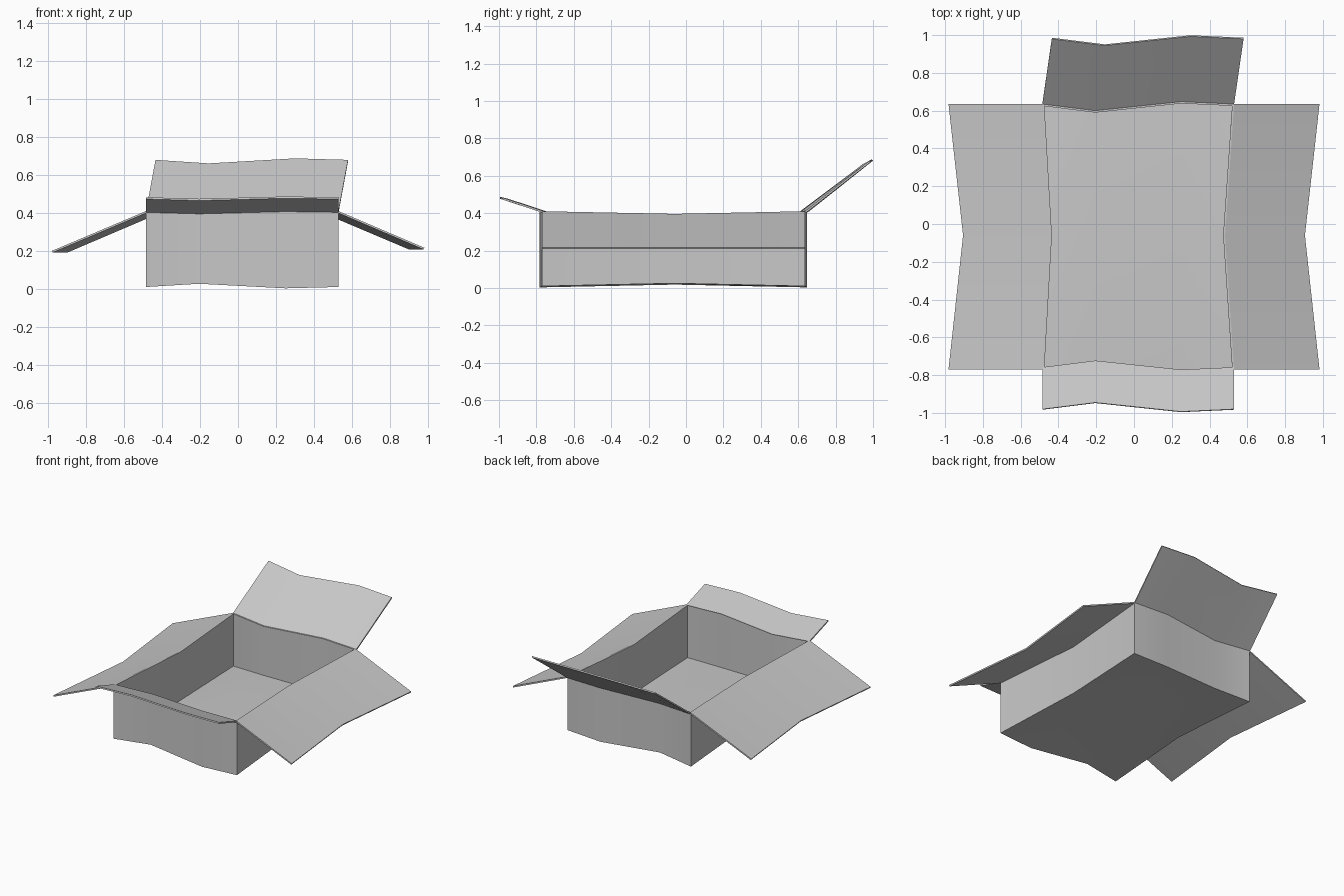
import bpy
import bmesh
import math
from mathutils import Vector

cube = bpy.data.objects.get("Cube")
if cube:
    bpy.data.objects.remove(cube, do_unlink=True)

THICK = 0.01
cardboard = bpy.data.materials.new("grey cardboard")
cardboard.use_nodes = True
GREY = (0.58, 0.58, 0.58, 1)
cardboard.diffuse_color = GREY
cardboard.node_tree.nodes["Principled BSDF"].inputs["Base Color"].default_value = GREY


def make_object(name, bm, offset):
    """Turn a sheet into a thin, smooth shaded cardboard part."""
    mesh = bpy.data.meshes.new(name)
    bm.to_mesh(mesh)
    bm.free()
    mesh.materials.append(cardboard)
    obj = bpy.data.objects.new(name, mesh)
    bpy.context.collection.objects.link(obj)
    solid = obj.modifiers.new("thickness", "SOLIDIFY")
    solid.thickness = THICK
    solid.offset = offset
    solid.use_even_offset = True
    bpy.ops.object.select_all(action="DESELECT")
    obj.select_set(True)
    bpy.context.view_layer.objects.active = obj
    bpy.ops.object.modifier_apply(modifier="thickness")
    bpy.ops.object.shade_smooth_by_angle(angle=math.radians(30))
    return obj


def strip(bm, low, high):
    """Join two rows of vertices with quads."""
    for i in range(len(low) - 1):
        bm.faces.new((low[i], low[i + 1], high[i + 1], high[i]))


# Warped outline of the box: wavy ends and pinched sides
XS = (-0.485, -0.205, 0.25, 0.53)
WAVE = (0, -0.035, 0.013, 0)          # outward bulge of the front and back
LIFT = (0.01, 0.027, 0.003, 0.01)     # height of the bottom edge
RIM = (0.41, 0.402, 0.414, 0.41)      # height of the top edge
FRONT, BACK, MID = -0.77, 0.635, -0.06
PINCH_L, PINCH_R = -0.445, 0.482


def end_row(y, sign, heights):
    return [Vector((x, y + sign * w, z)) for x, w, z in zip(XS, WAVE, heights)]


def middle_row(heights, shift):
    xs = (PINCH_L, XS[1], XS[2], PINCH_R)
    return [Vector((x, MID, z + shift)) for x, z in zip(xs, heights)]


# Box body: floor grid and four walls
bm = bmesh.new()
floor = [[bm.verts.new(p) for p in row] for row in (
    end_row(FRONT, -1, LIFT), middle_row(LIFT, 0.015), end_row(BACK, 1, LIFT))]
strip(bm, floor[0], floor[1])
strip(bm, floor[1], floor[2])
rim_front = end_row(FRONT, -1, RIM)
rim_back = end_row(BACK, 1, RIM)
rim_left = Vector((PINCH_R, MID, 0.396))
rim_right = Vector((PINCH_L, MID, 0.396))
bottom_loop = floor[0] + [floor[1][3]] + floor[2][::-1] + [floor[1][0]]
top_loop = [bm.verts.new(p) for p in
            rim_front + [rim_left] + rim_back[::-1] + [rim_right]]
strip(bm, bottom_loop + bottom_loop[:1], top_loop + top_loop[:1])
bmesh.ops.recalc_face_normals(bm, faces=bm.faces)
# The walls fix the direction: the front wall has to face outward
bm.normal_update()
wall = next(f for f in bm.faces if top_loop[0] in f.verts and top_loop[1] in f.verts)
if wall.normal.y > 0:
    bmesh.ops.reverse_faces(bm, faces=bm.faces)
make_object("box_body", bm, -1)


def flap(name, hinge, tip):
    bm = bmesh.new()
    strip(bm, [bm.verts.new(p) for p in hinge], [bm.verts.new(p) for p in tip])
    bm.normal_update()
    if sum(f.normal.z for f in bm.faces) < 0:
        bmesh.ops.reverse_faces(bm, faces=bm.faces)
    make_object(name, bm, -1)


# Front flap, tilted slightly up
flap("front_flap", [p + Vector((0, 0.012, 0)) for p in rim_front],
     [p + Vector((0, -0.21, 0.073)) for p in rim_front])

# Back flap, raised steeply and leaning sideways
flap("back_flap", rim_back, [p + Vector((0.05, 0.345, 0.27 + 0.3 * w))
                             for p, w in zip(rim_back, WAVE)])

# Side flaps, hanging outward and down
for name, side, ends, mid, drop in (("left_flap", 1, 3, rim_left, 0.217),
                                    ("right_flap", -1, 0, rim_right, 0.2)):
    tip = [Vector((side * x, y, drop)) for x, y in
           ((0.982, FRONT), (0.905, MID), (0.982, BACK))]
    flap(name, [rim_front[ends], mid, rim_back[ends]], tip)
